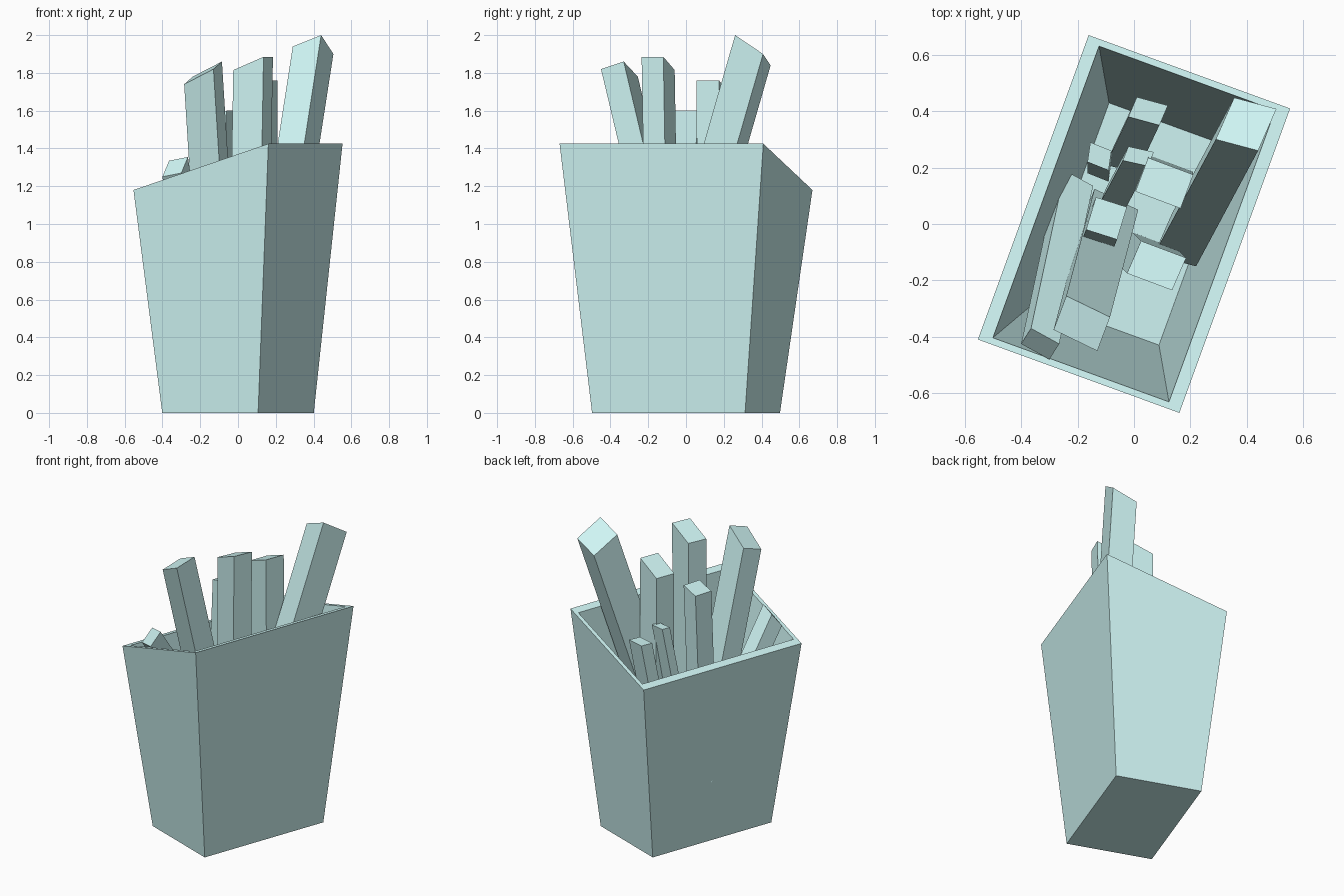
import bpy, bmesh, math
from mathutils import Vector, Matrix

if "Cube" in bpy.data.objects:
    bpy.data.objects.remove(bpy.data.objects["Cube"])

mat = bpy.data.materials.new("pale_teal")
mat.diffuse_color = (0.62, 0.91, 0.9, 1)
mat.use_nodes = True
mat.node_tree.nodes["Principled BSDF"].inputs["Base Color"].default_value = mat.diffuse_color


def finish(name, bm):
    bmesh.ops.recalc_face_normals(bm, faces=bm.faces)
    me = bpy.data.meshes.new(name)
    bm.to_mesh(me)
    bm.free()
    me.materials.append(mat)
    ob = bpy.data.objects.new(name, me)
    bpy.context.collection.objects.link(ob)
    return ob


# Carton: rectangular rings skinned from outer base, over the rim, to inner floor
TURN = Matrix.Rotation(math.radians(-20), 4, 'Z')


def ring(bm, hu, hv, z_left, z_right):
    pts = [(-hu, -hv, z_left), (hu, -hv, z_right),
           (hu, hv, z_right), (-hu, hv, z_left)]
    return [bm.verts.new(TURN @ Vector(p)) for p in pts]


bm = bmesh.new()
rings = [ring(bm, 0.27, 0.431, 0, 0),
         ring(bm, 0.38, 0.574, 1.18, 1.425),
         ring(bm, 0.332, 0.55, 1.195, 1.41),
         ring(bm, 0.23, 0.373, 0.08, 0.08)]
for a, b in zip(rings, rings[1:]):
    for i in range(4):
        j = (i + 1) % 4
        bm.faces.new((a[i], a[j], b[j], b[i]))
bm.faces.new(rings[0])
bm.faces.new(rings[-1])
finish("carton", bm)


# Sticks: a top corner, two top edges and the run down to the lower end
def stick(name, corner, e1, e2, down):
    p, e1, e2, d = map(Vector, (corner, e1, e2, down))
    top = [p, p + e1, p + e1 + e2, p + e2]
    bm = bmesh.new()
    hi = [bm.verts.new(q) for q in top]
    lo = [bm.verts.new(q + d) for q in top]
    bm.faces.new(hi)
    bm.faces.new(lo)
    for i in range(4):
        j = (i + 1) % 4
        bm.faces.new((hi[i], hi[j], lo[j], lo[i]))
    finish(name, bm)


stick("tall_right_fry", (0.44, 0.26, 2.0), (-0.15, 0.04, -0.06),
      (0.065, 0.148, -0.1), (-0.22, -0.41, -1.42))
stick("front_fry", (-0.13, -0.45, 1.82), (-0.155, 0.075, -0.08),
      (0.045, 0.12, 0.04), (0.1, 0.38, -1.6))
stick("middle_fry", (0.135, -0.235, 1.885), (-0.16, 0.06, -0.07),
      (0.05, 0.115, 0), (-0.03, 0.03, -1.75))
stick("back_fry", (0.165, 0.055, 1.76), (-0.16, 0.06, -0.07),
      (0.045, 0.12, 0), (0, 0.01, -1.6))
stick("left_fry", (-0.06, -0.055, 1.6), (-0.11, 0.035, -0.03),
      (0.035, 0.115, 0), (-0.02, -0.05, -1.45))
stick("thin_fry", (0.05, 0.205, 1.39), (-0.09, 0.02, 0),
      (0.02, 0.05, 0), (-0.08, -0.15, -0.9))
stick("rear_fry", (0.09, 0.35, 1.34), (-0.11, 0.03, 0),
      (0.03, 0.07, 0), (-0.08, -0.17, -1.0))
stick("leaning_fry", (-0.3, -0.48, 1.27), (-0.1, 0.055, -0.02),
      (0.035, 0.055, 0.085), (0.12, 0.56, -0.85))
stick("short_fry", (-0.09, 0.19, 0.9), (-0.075, 0.03, 0),
      (0.01, 0.07, 0), (0, -0.04, -0.8))
